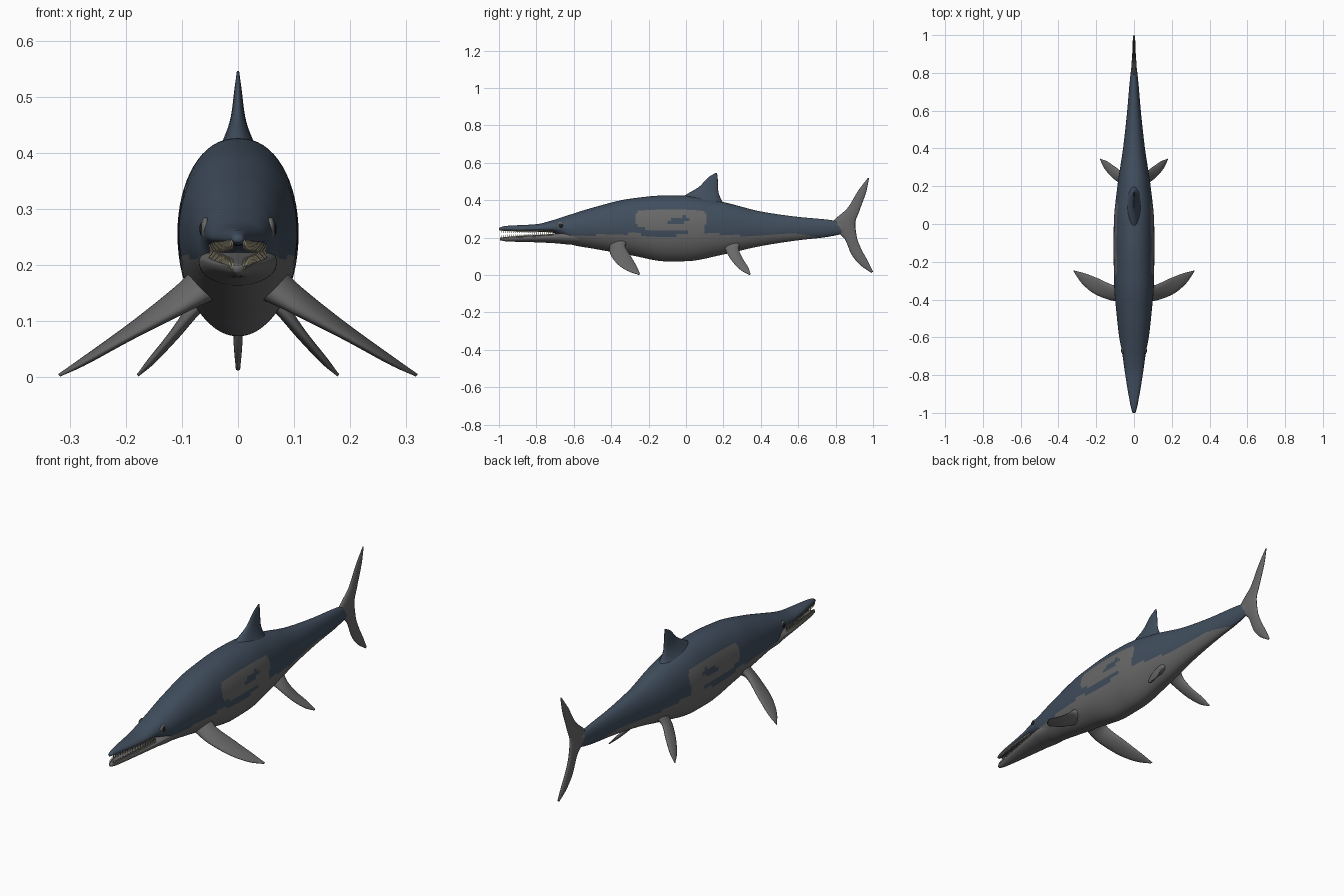
import bpy
import bmesh
import math
from mathutils import Vector

cube = bpy.data.objects.get("Cube")
if cube:
    bpy.data.objects.remove(cube, do_unlink=True)


def material(name, r, g, b):
    m = bpy.data.materials.new(name)
    m.use_nodes = True
    m.diffuse_color = (r, g, b, 1)
    m.node_tree.nodes["Principled BSDF"].inputs["Base Color"].default_value = (r, g, b, 1)
    return m


SLATE = material("slate_blue", .052, .075, .11)
GREY = material("belly_grey", .14, .14, .14)
IVORY = material("tooth_ivory", .3, .27, .19)
BLACK = material("pupil_black", .012, .013, .016)


# Smooth interpolation without overshoot
def smooth(keys, values, x):
    n = len(keys)
    x = min(max(x, keys[0]), keys[-1])
    i = max(k for k in range(n - 1) if keys[k] <= x)

    def slope(k):
        return (values[k + 1] - values[k]) / (keys[k + 1] - keys[k])

    def tangent(k):
        if k == 0 or k == n - 1:
            return slope(min(k, n - 2))
        a, b = slope(k - 1), slope(k)
        return 2 * a * b / (a + b) if a * b > 0 else 0

    h = keys[i + 1] - keys[i]
    t = (x - keys[i]) / h
    bend = t * (1 - t) * h
    ease = t * t * (3 - 2 * t)
    return (values[i] + (values[i + 1] - values[i]) * ease
            + bend * ((1 - t) * tangent(i) - t * tangent(i + 1)))


def finish(name, bm, mats, rule=None):
    bmesh.ops.recalc_face_normals(bm, faces=bm.faces)
    if rule:
        for f in bm.faces:
            f.material_index = rule(f.calc_center_median())
    mesh = bpy.data.meshes.new(name)
    bm.to_mesh(mesh)
    bm.free()
    for m in mats:
        mesh.materials.append(m)
    mesh.shade_smooth()
    obj = bpy.data.objects.new(name, mesh)
    bpy.context.collection.objects.link(obj)
    return obj


def skin(name, rings, mats, rule=None):
    bm = bmesh.new()
    loops = [[bm.verts.new(p) for p in ring] for ring in rings]
    n = len(loops[0])
    for a, b in zip(loops, loops[1:]):
        for k in range(n):
            j = (k + 1) % n
            bm.faces.new((a[k], a[j], b[j], b[k]))
    bm.faces.new(loops[0])
    bm.faces.new(loops[-1])
    return finish(name, bm, mats, rule)


# Station tables: y, top, bottom, half width, height share of the widest line
BODY = [(-1, .252, .24, .008, .4), (-.97, .262, .236, .016, .4), (-.8, .272, .232, .046, .4),
        (-.71, .294, .226, .058, .4), (-.66, .31, .2, .066, .5), (-.62, .323, .165, .075, .5),
        (-.5, .36, .142, .09, .5), (-.3, .408, .107, .106, .5), (-.1, .426, .073, .108, .52),
        (0, .424, .074, .107, .52), (.2, .39, .11, .088, .52), (.4, .34, .155, .058, .5),
        (.6, .311, .186, .036, .5), (.75, .297, .203, .023, .5), (.9, .275, .235, .006, .5)]
JAW = [(-.995, .2, .186, .008, .7), (-.96, .204, .18, .018, .7), (-.8, .214, .175, .046, .7),
       (-.7, .222, .17, .06, .7), (-.62, .235, .163, .07, .6), (-.52, .23, .16, .07, .6)]


def station(table, y):
    cols = list(zip(*table))
    return [smooth(cols[0], c, y) for c in cols[1:]]


def section(table, y, sides=64):
    top, bottom, w, share = station(table, y)
    mid = bottom + (top - bottom) * share
    ring = []
    for k in range(sides):
        a = math.tau * k / sides
        c, s = math.cos(a), math.sin(a)
        keel = 1 - .14 * s ** 4 if s < 0 else 1
        height = top - mid if s > 0 else mid - bottom
        ring.append((w * keel * math.copysign(abs(c) ** .9, c), y, mid + height * s))
    return ring


def loft(name, table, steps, mats, rule=None):
    y0, y1 = table[0][0], table[-1][0]
    rings = [section(table, y0 + (y1 - y0) * i / steps) for i in range(steps + 1)]
    return skin(name, rings, mats, rule)


# Counter-shading: dark back, pale belly, pale flank patch with a dark hook
def hide(p):
    y, z = p.y, p.z
    if y > .81 + .6 * abs(z - .27):
        return 1
    line = .216 + .006 * math.sin(14 * y) + .02 * max(0, -y - .5) - .1 * max(0, y - .6)
    patch = ((y + .08) / .19) ** 4 + ((z - .3) / .056) ** 4 < 1
    bridge = .01 < y < .1 and z < .3
    hook = ((y + .04) / .06) ** 2 + ((z - .29 - .2 * (y + .04)) / .02) ** 2 < 1
    return int(z < line or ((patch or bridge) and not hook))


loft("body", BODY, 190, [SLATE, GREY], hide)
loft("lower_jaw", JAW, 40, [GREY])


# Fins: lens-shaped sections between a leading and a trailing edge
def blade(name, lead, trail, thick, normal, mat, side=1, steps=28, sides=20):
    keys = list(range(len(lead)))
    rings = []
    for i in range(steps + 1):
        t = keys[-1] * i / steps
        a, b = (Vector([smooth(keys, c, t) for c in zip(*edge)]) for edge in (lead, trail))
        th = smooth(keys, thick, t)
        ring = []
        for k in range(sides):
            ang = math.tau * k / sides
            p = ((a + b) / 2 + (a - b) / 2 * math.cos(ang)
                 + Vector(normal).normalized() * th * math.sin(ang))
            ring.append((p.x * side, p.y, p.z))
        rings.append(ring)
    return skin(name, rings, [mat])


def upright(points):
    return [(0, y, z) for y, z in points]


blade("dorsal_fin",
      upright([(-.06, .39), (0, .43), (.07, .472), (.12, .523), (.155, .545)]),
      upright([(.22, .36), (.185, .41), (.172, .455), (.17, .51), (.166, .546)]),
      (.055, .028, .013, .006, .002), (1, 0, 0), SLATE)

blade("tail_fluke",
      upright([(.972, .519), (.92, .45), (.865, .36), (.78, .27), (.85, .19), (.885, .11),
               (.93, .055), (.99, .012)]),
      upright([(.979, .519), (.965, .45), (.926, .34), (.905, .275), (.914, .2), (.942, .13),
               (.972, .075), (1, .018)]),
      (.002, .006, .009, .013, .01, .009, .008, .004), (1, 0, 0), GREY, steps=48)

for side, label in ((1, "left"), (-1, "right")):
    blade(label + "_front_flipper",
          [(.05, -.41, .16), (.1, -.408, .125), (.2, -.375, .068), (.28, -.31, .022),
           (.317, -.255, .002)],
          [(.05, -.29, .19), (.1, -.325, .155), (.19, -.288, .09), (.27, -.258, .035),
           (.32, -.246, .005)],
          (.035, .022, .012, .007, .002), (.5, .1, .85), GREY, side)
    blade(label + "_hind_flipper",
          [(.03, .2, .16), (.075, .217, .122), (.12, .25, .07), (.16, .3, .022),
           (.178, .338, .002)],
          [(.03, .3, .18), (.065, .282, .142), (.1, .303, .09), (.145, .333, .04),
           (.18, .346, .004)],
          (.025, .015, .01, .007, .002), (.7, .1, .7), GREY, side)

    # Eye: pale ring and dark pupil set into the side of the head
    for part, r, x, mat in (("_eye", .021, .058, GREY), ("_pupil", .012, .064, BLACK)):
        bm = bmesh.new()
        bmesh.ops.create_uvsphere(bm, u_segments=24, v_segments=12, radius=r)
        for v in bm.verts:
            v.co = (side * (x + v.co.x * .4), -.67 + v.co.y, .264 + v.co.z)
        finish(label + part, bm, [mat])


# Teeth: rows of small cones along both lips
def teeth(name, table, direction, count=26):
    bm = bmesh.new()
    for i in range(count):
        y = -.985 + .27 * i / (count - 1)
        top, bottom, w, share = station(table, y)
        edge = top if direction > 0 else bottom
        for side in (1, -1):
            base = bmesh.ops.create_cone(bm, segments=6, radius1=.0042, radius2=.0005, depth=.02)
            for v in base["verts"]:
                v.co = (side * w * .84 + v.co.x, y + v.co.y, edge + direction * (v.co.z + .001))
    return finish(name, bm, [IVORY])


teeth("upper_teeth", BODY, -1)
teeth("lower_teeth", JAW, 1)
